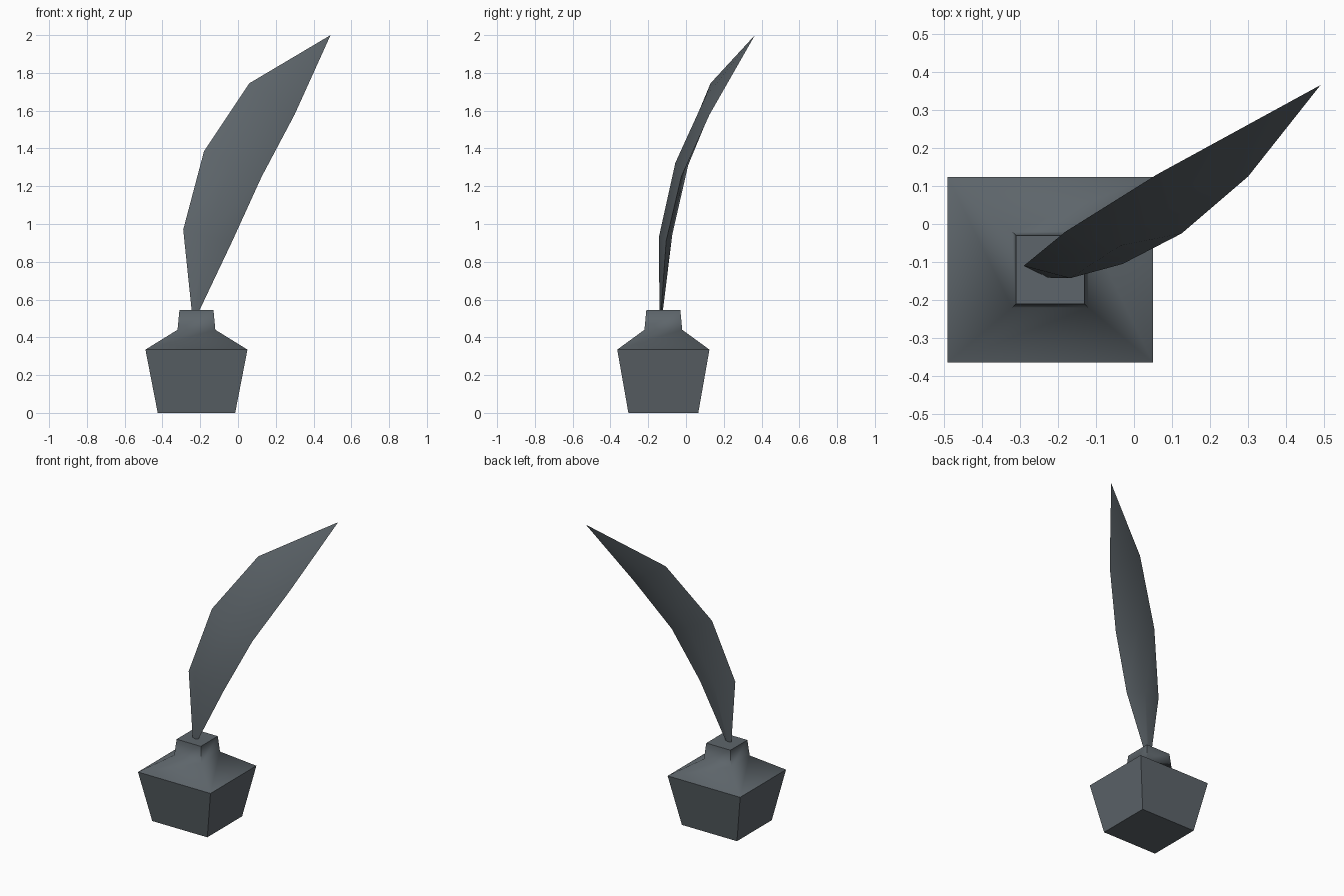
import bpy, bmesh, math
from mathutils import Vector

cube = bpy.data.objects.get("Cube")
if cube:
    bpy.data.objects.remove(cube, do_unlink=True)

# Single slate colour
SLATE = (0.11, 0.13, 0.145, 1.0)
slate = bpy.data.materials.new("dark slate")
slate.use_nodes = True
slate.diffuse_color = SLATE
bsdf = slate.node_tree.nodes["Principled BSDF"]
bsdf.inputs["Base Color"].default_value = SLATE
bsdf.inputs["Roughness"].default_value = 0.7


def loft(name, rings, tip=None):
    """Skin four-sided rings into a closed solid, optionally ending in a point."""
    bm = bmesh.new()
    loops = [[bm.verts.new(p) for p in ring] for ring in rings]
    for a, b in zip(loops, loops[1:]):
        for i in range(4):
            j = (i + 1) % 4
            bm.faces.new((a[i], a[j], b[j], b[i]))
    bm.faces.new(loops[0][::-1])
    if tip:
        end = bm.verts.new(tip)
        for i in range(4):
            bm.faces.new((loops[-1][i], loops[-1][(i + 1) % 4], end))
    else:
        bm.faces.new(loops[-1])
    bmesh.ops.recalc_face_normals(bm, faces=bm.faces)
    mesh = bpy.data.meshes.new(name)
    bm.to_mesh(mesh)
    bm.free()
    mesh.materials.append(slate)
    obj = bpy.data.objects.new(name, mesh)
    bpy.context.collection.objects.link(obj)
    bpy.ops.object.select_all(action='DESELECT')
    obj.select_set(True)
    bpy.context.view_layer.objects.active = obj
    bpy.ops.object.shade_smooth_by_angle(angle=math.radians(57))
    return obj


# Ink bottle: half width, half depth, height from foot to neck rim
CX, CY = -0.22, -0.12
profile = [(0.205, 0.185, 0), (0.27, 0.244, 0.335),
           (0.1, 0.1, 0.44), (0.09, 0.09, 0.545)]
corners = [(-1, -1), (1, -1), (1, 1), (-1, 1)]
loft("ink_bottle", [[(CX + sx * w, CY + sy * d, z) for sx, sy in corners]
                    for w, d, z in profile])

# Quill feather: left edge, right edge, and offset of the spine to the front
stations = [
    ((-0.243, -0.133, 0.52), (-0.215, -0.133, 0.52), (0, -0.008, 0)),
    ((-0.29, -0.11, 0.97), (-0.03, -0.105, 0.91), (-0.008, -0.035, -0.005)),
    ((-0.18, -0.02, 1.385), (0.125, -0.025, 1.25), (-0.008, -0.034, 0.006)),
    ((0.06, 0.13, 1.745), (0.30, 0.125, 1.58), (-0.008, -0.025, 0.01)),
]
rings = []
for left, right, offset in stations:
    left, right, offset = Vector(left), Vector(right), Vector(offset)
    mid = (left + right) / 2
    rings.append([left, mid + offset, right, mid - offset])
loft("quill_feather", rings, tip=(0.49, 0.365, 2.0))
